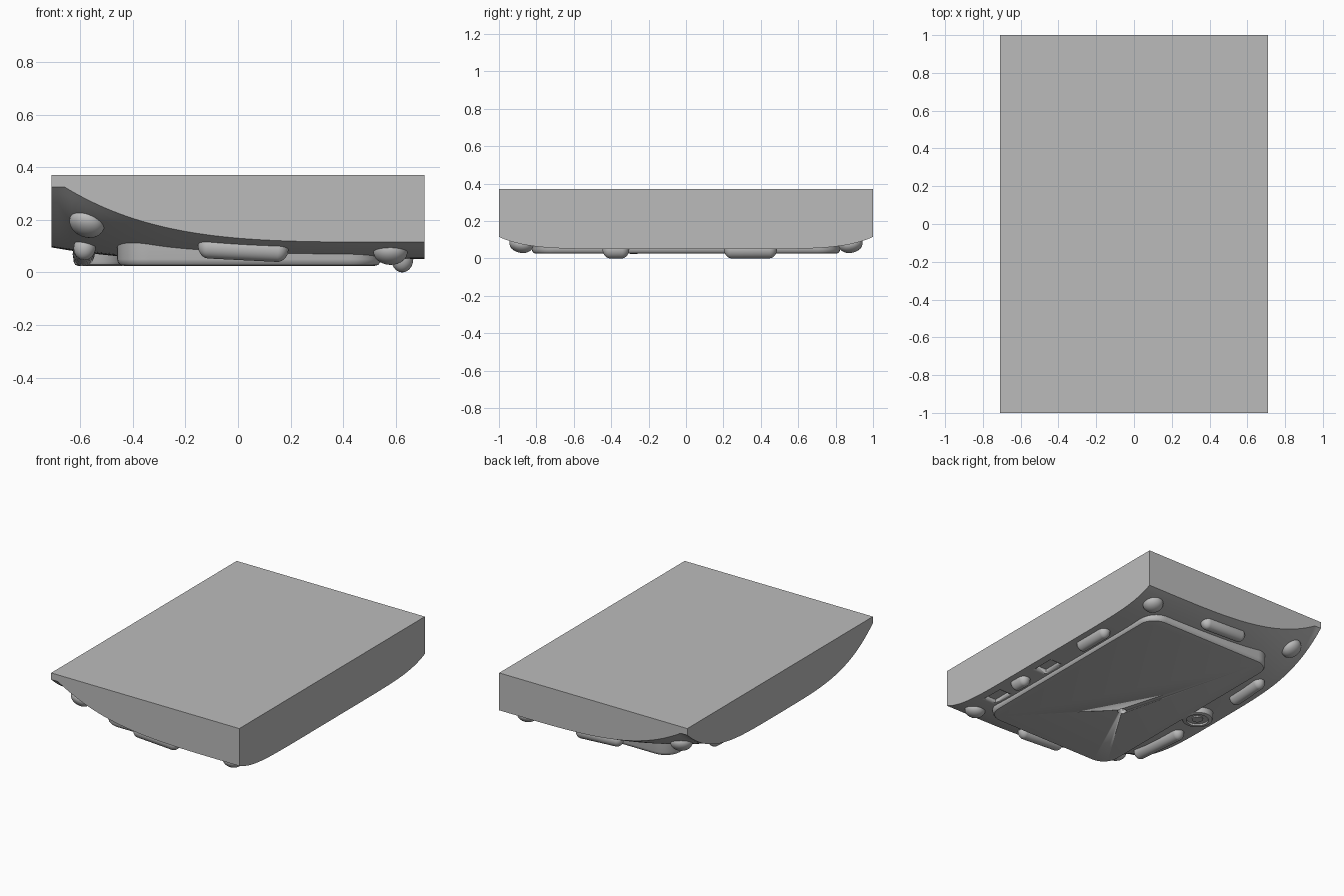
import bpy, bmesh, math
from mathutils import Matrix, Vector

if "Cube" in bpy.data.objects:
    bpy.data.objects.remove(bpy.data.objects["Cube"])

grey = bpy.data.materials.new("plain grey")
grey.use_nodes = True
grey.diffuse_color = (0.5, 0.5, 0.5, 1)
grey.node_tree.nodes["Principled BSDF"].inputs["Base Color"].default_value = (0.5, 0.5, 0.5, 1)

W, L, TOP = 0.71, 1.0, 0.37


def finish(name, bm, angle=35):
    bmesh.ops.recalc_face_normals(bm, faces=bm.faces)
    mesh = bpy.data.meshes.new(name)
    bm.to_mesh(mesh)
    bm.free()
    mesh.materials.append(grey)
    ob = bpy.data.objects.new(name, mesh)
    bpy.context.collection.objects.link(ob)
    bpy.ops.object.select_all(action="DESELECT")
    ob.select_set(True)
    bpy.context.view_layer.objects.active = ob
    bpy.ops.object.shade_smooth_by_angle(angle=math.radians(angle))
    return ob


def under(x, y):
    """Height of the bowed underside."""
    rim = 0.115 + 0.21 * min((W - x) / 1.37, 1) ** 4
    mid = 0.05 + 0.045 * (max(0, -x - 0.2) / 0.51) ** 2
    power = 4 + 3 * (x + W) / (2 * W)
    return mid + (rim - mid) * abs(y) ** power


def cut(ob, cutter):
    mod = ob.modifiers.new("cut", "BOOLEAN")
    mod.operation = "DIFFERENCE"
    mod.solver = "EXACT"
    mod.object = cutter
    cutter.hide_render = True
    cutter.hide_set(True)


# Main block: flat top, bowed underside
bm = bmesh.new()
bmesh.ops.create_grid(bm, x_segments=56, y_segments=64, size=1)
for v in bm.verts:
    v.co.x *= W
    v.co.z = under(v.co.x, v.co.y)
new = bmesh.ops.extrude_face_region(bm, geom=bm.faces[:], use_keep_orig=True)["geom"]
lid = [f for f in new if isinstance(f, bmesh.types.BMFace)]
for v in new:
    if isinstance(v, bmesh.types.BMVert):
        v.co.z = TOP
bmesh.ops.dissolve_faces(bm, faces=lid)
block = finish("block", bm)

# Raised rear panel with rounded corners and softened lower edge
bm = bmesh.new()
x0, x1, y1, r = -0.46, 0.545, 0.825, 0.12
loops = []
for inset, z in ((0, 0.2), (0, 0.05), (0.004, 0.037), (0.012, 0.028), (0.025, 0.025)):
    ring = []
    for i in range(4):
        cx = x1 - r if i in (0, 3) else x0 + r
        cy = y1 - r if i < 2 else r - y1
        for k in range(9):
            a = (i + k / 8) * math.pi / 2
            ring.append(bm.verts.new((cx + (r - inset) * math.cos(a),
                                      cy + (r - inset) * math.sin(a), z)))
    loops.append(ring)
for a, b in zip(loops, loops[1:]):
    for k in range(len(a)):
        j = (k + 1) % len(a)
        bm.faces.new((a[k], a[j], b[j], b[k]))
bm.faces.new(loops[0])
bm.faces.new(loops[-1])
panel = finish("rear_panel", bm)

# Round boss with a ring groove
bm = bmesh.new()
profile = [(0, 0.03), (0.035, 0.03), (0.035, 0.038), (0.07, 0.038), (0.07, 0.025),
           (0.085, 0.025), (0.095, 0.029), (0.1, 0.04), (0.1, 0.15), (0, 0.15)]
vs = [bm.verts.new((p, 0, z)) for p, z in profile]
es = [bm.edges.new(e) for e in zip(vs, vs[1:])]
bmesh.ops.spin(bm, geom=vs + es, cent=(0, 0, 0), axis=(0, 0, 1),
               angle=2 * math.pi, steps=32, use_merge=True)
bmesh.ops.remove_doubles(bm, verts=bm.verts, dist=0.0005)
bmesh.ops.translate(bm, verts=bm.verts, vec=(-0.525, 0, 0))
finish("round_boss", bm)

# Small hole through the panel
bm = bmesh.new()
bmesh.ops.create_cone(bm, cap_ends=True, segments=24, radius1=0.028, radius2=0.028,
                      depth=0.2, matrix=Matrix.Translation((-0.085, -0.22, 0.05)))
hole = finish("hole_cutter", bm)
cut(block, hole)
cut(panel, hole)

# Two shallow notches beside the panel
for i, y in enumerate((-0.12, -0.62)):
    bm = bmesh.new()
    bmesh.ops.create_cube(bm, size=1, matrix=Matrix.Translation((0.61, y, 0.04))
                          @ Matrix.Diagonal((0.09, 0.15, 0.08, 1)))
    cut(block, finish(f"notch_cutter_{i + 1}", bm))


# Soft pads lying on the underside
def pad(name, x, y, half, along, radius=0.042, depth=0.048):
    d = 0.01
    n = Vector((under(x + d, y) - under(x - d, y),
                under(x, y + d) - under(x, y - d), -2 * d)).normalized()
    u = Vector(along)
    u = (u - n * u.dot(n)).normalized()
    w = n.cross(u)
    bm = bmesh.new()
    bmesh.ops.create_uvsphere(bm, u_segments=32, v_segments=18, radius=1,
                              matrix=Matrix.Rotation(math.pi / 32, 4, "Z"))
    for v in bm.verts:
        a, b, c = v.co
        stretch = math.copysign(half, a) if abs(a) > 0.001 else 0
        v.co = (Vector((x, y, under(x, y))) + u * (a * radius + stretch)
                + w * b * radius + n * c * depth)
    finish(name, bm, 60)


for side, s in (("front", -1), ("back", 1)):
    pad(f"{side}_right_corner_pad", -0.575, 0.87 * s, 0, (1, 0, 0), 0.068)
    pad(f"{side}_left_corner_pad", 0.58, 0.88 * s, 0, (1, 0, 0), 0.065)
    pad(f"{side}_end_pad", 0.02, 0.9 * s, 0.13, (1, 0, 0))
pad("left_long_pad", 0.625, 0.345, 0.1, (0, 1, 0), 0.042, 0.05)
pad("left_short_pad", 0.625, -0.375, 0.03, (0, 1, 0), 0.042, 0.05)
pad("right_back_pad", -0.585, 0.42, 0.11, (0, 1, 0))
pad("right_front_pad", -0.585, -0.45, 0.18, (0, 1, 0))
